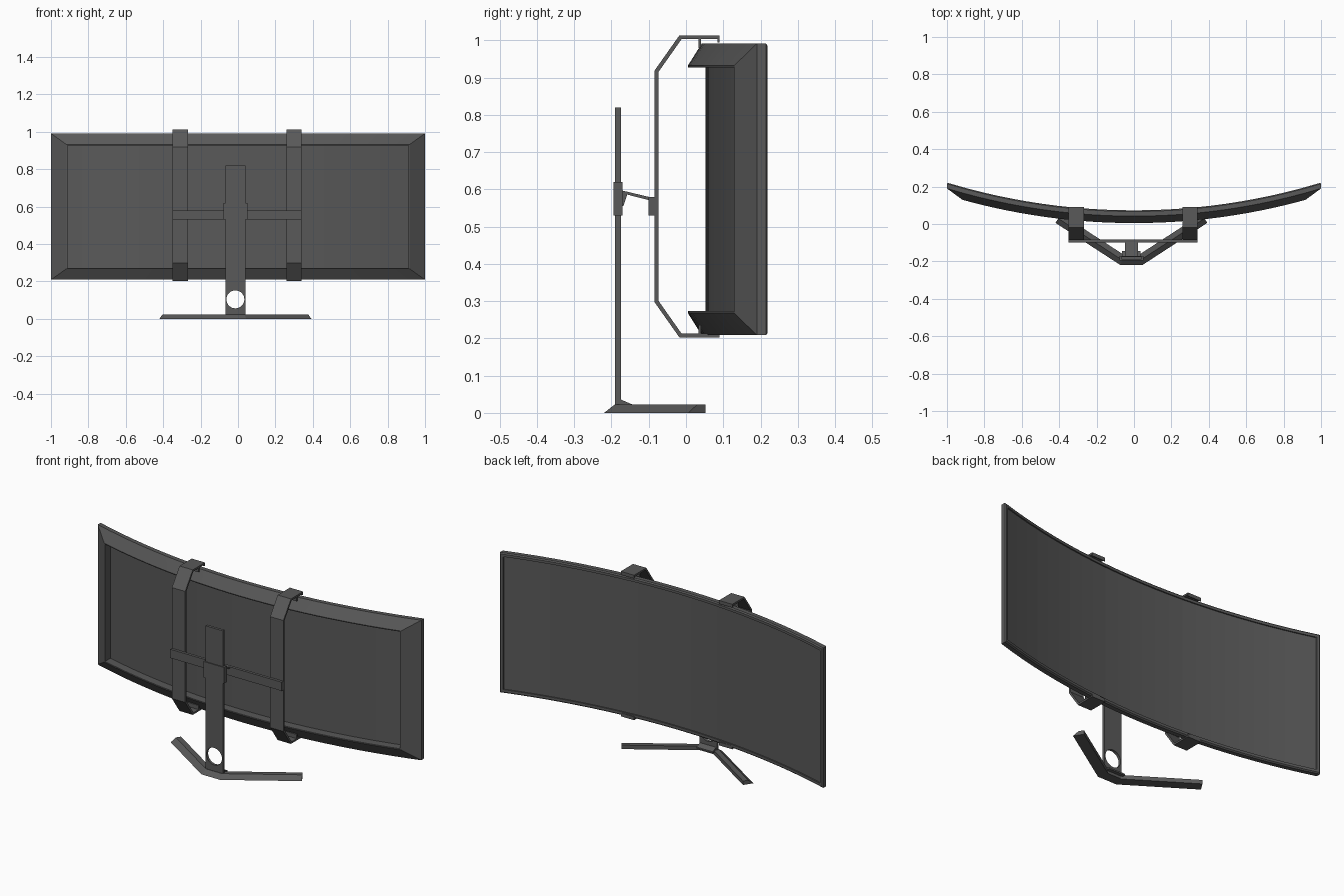
import bpy, bmesh, math

if "Cube" in bpy.data.objects:
    bpy.data.objects.remove(bpy.data.objects["Cube"])

mat = bpy.data.materials.new("dark_grey")
mat.diffuse_color = (0.1, 0.1, 0.1, 1)
mat.use_nodes = True
mat.node_tree.nodes["Principled BSDF"].inputs["Base Color"].default_value = mat.diffuse_color


def finish(name, bm):
    bmesh.ops.recalc_face_normals(bm, faces=bm.faces)
    me = bpy.data.meshes.new(name)
    bm.to_mesh(me)
    bm.free()
    me.materials.append(mat)
    ob = bpy.data.objects.new(name, me)
    bpy.context.collection.objects.link(ob)
    return ob


def box(name, x0, x1, y0, y1, z0, z1):
    return extrude_x(name, [(y0, z0), (y1, z0), (y1, z1), (y0, z1)], x0, x1)


def extrude_x(name, prof, x0, x1):
    """Extrude a (y, z) outline along x."""
    bm = bmesh.new()
    a = [bm.verts.new((x0, y, z)) for y, z in prof]
    b = [bm.verts.new((x1, y, z)) for y, z in prof]
    bm.faces.new(a)
    bm.faces.new(b[::-1])
    for i in range(len(a)):
        j = (i + 1) % len(a)
        bm.faces.new((a[i], a[j], b[j], b[i]))
    return finish(name, bm)


# curved monitor shell: nested rectangular rings bent along an arc
N, R, ZC = 24, 3.45, 0.6
rings = [  # half width, half height, depth
    (0.912, 0.327, 0.053), (0.912, 0.327, 0.006), (0.917, 0.332, 0.005),
    (1.0, 0.391, 0.042), (1.0, 0.391, 0.067), (0.994, 0.385, 0.073),
    (0.98, 0.371, 0.073), (0.98, 0.371, 0.066)]
bm = bmesh.new()
loops = []
for hx, hz, d in rings:
    xs = [hx * (2 * i / N - 1) for i in range(N + 1)]
    pts = [(x, -hz) for x in xs] + [(x, hz) for x in reversed(xs)]
    loops.append([bm.verts.new((x, d + R - math.sqrt(R * R - x * x), ZC + z))
                  for x, z in pts])
M = 2 * (N + 1)
for a, b in zip(loops, loops[1:]):
    for i in range(M):
        j = (i + 1) % M
        bm.faces.new((a[i], a[j], b[j], b[i]))
for l in (loops[0], loops[-1]):
    for i in range(N):
        bm.faces.new((l[i], l[i + 1], l[M - 2 - i], l[M - 1 - i]))
finish("curved_monitor", bm)

# two bent straps hooking over the monitor, mirrored top to bottom
outer = [(0.09, 0.386), (0.09, 0.405), (-0.018, 0.405), (-0.085, 0.31)]
inner = [(-0.074, 0.307), (-0.012, 0.395), (0.033, 0.395), (0.033, 0.372),
         (0.04, 0.372), (0.04, 0.395), (0.085, 0.395), (0.085, 0.386)]
half_out = [(y, ZC + 0.008 + z) for y, z in outer]
half_in = [(y, ZC + 0.008 + z) for y, z in inner]
flip = lambda pts: [(y, 2 * (ZC + 0.008) - z) for y, z in reversed(pts)]
prof = half_out + flip(half_out) + flip(half_in) + half_in
for side, x in (("left", -0.308), ("right", 0.299)):
    extrude_x(side + "_strap", prof, x - 0.041, x + 0.041)

# crossbar joining the straps
box("crossbar", -0.349, 0.34, -0.1, -0.084, 0.53, 0.579)

# sloping arm and clamp on the pole
CX = -0.014
extrude_x("support_arm", [(-0.172, 0.597), (-0.088, 0.577), (-0.088, 0.568),
                          (-0.158, 0.586), (-0.168, 0.555), (-0.172, 0.555)],
          CX - 0.034, CX + 0.036)
box("pole_clamp", CX - 0.064, CX + 0.064, -0.195, -0.17, 0.53, 0.62)

# flat pole with a round cable hole
pole = box("pole", CX - 0.054, CX + 0.054, -0.19, -0.175, 0.01, 0.82)
bpy.ops.mesh.primitive_cylinder_add(vertices=32, radius=0.048, depth=0.2,
                                    location=(CX, -0.18, 0.104),
                                    rotation=(math.pi / 2, 0, 0))
cutter = bpy.context.object
cutter.name = "hole_cutter"
cutter.hide_render = True
mod = pole.modifiers.new("hole", 'BOOLEAN')
mod.operation = 'DIFFERENCE'
mod.solver = 'EXACT'
mod.object = cutter
bpy.context.view_layer.objects.active = pole
bpy.ops.object.modifier_apply(modifier="hole")
bpy.data.objects.remove(cutter)

# small gusset at the pole foot
extrude_x("pole_gusset", [(-0.18, 0.015), (-0.145, 0.015), (-0.145, 0.023),
                          (-0.175, 0.036), (-0.18, 0.036)], CX - 0.05, CX + 0.05)

# V-shaped foot: bevelled section swept along a mitred path
section = [(0, 0), (0.028, 0.022), (0.056, 0.022), (0.056, 0)]
path = [(-0.406, 0.006), (-0.058, -0.22), (0.058, -0.22), (0.406, 0.006)]
ang = math.atan2(0.226, 0.348)
t = math.tan(ang / 2)
offs = [(math.sin(ang), math.cos(ang)), (t, 1), (-t, 1), (-math.sin(ang), math.cos(ang))]
bm = bmesh.new()
st = [[bm.verts.new((CX + px + ox * d, py + oy * d, z)) for d, z in section]
      for (px, py), (ox, oy) in zip(path, offs)]
for a, b in zip(st, st[1:]):
    for i in range(4):
        j = (i + 1) % 4
        bm.faces.new((a[i], a[j], b[j], b[i]))
bm.faces.new(st[0])
bm.faces.new(st[-1][::-1])
finish("v_foot", bm)
